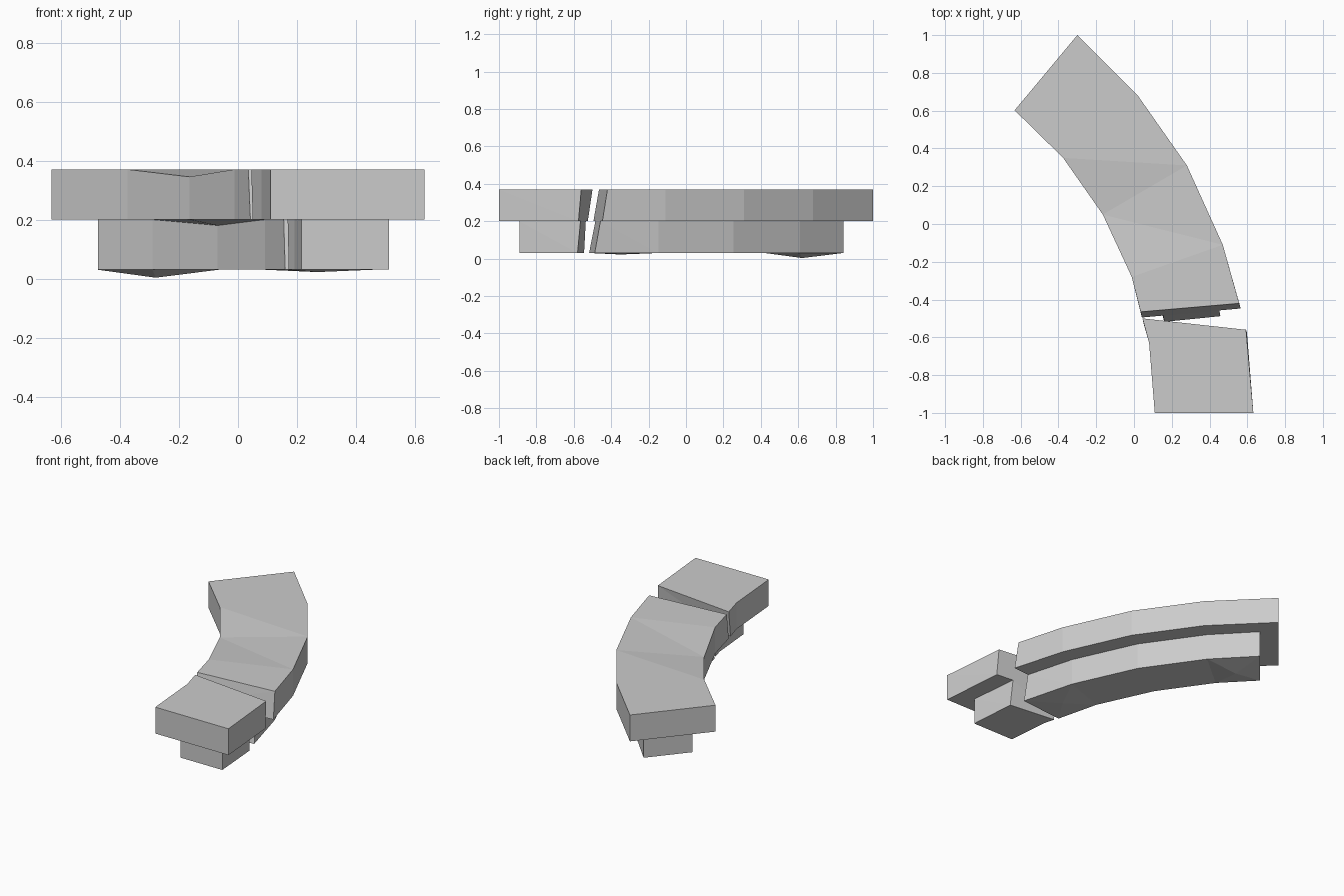
import bpy, bmesh
from mathutils import Vector

if "Cube" in bpy.data.objects:
    bpy.data.objects.remove(bpy.data.objects["Cube"])

Z_TOP, Z_LEDGE, Z_BOTTOM = 0.37, 0.20, 0.03
INSET = 0.216          # support inset as a share of deck width


def inset(rib, shift=(0, 0)):
    a, b, s = Vector(rib[0]), Vector(rib[1]), Vector(shift)
    return a.lerp(b, INSET) + s, b.lerp(a, INSET) + s


def deck_piece(name, ribs, cuts, shift, merge_outer=False, dents={}, sags={}):
    """Stepped deck: ribs are (inner, outer) pairs running to a sloped cut.
    cuts: the cut edge at deck top, deck underside and support bottom."""
    bm = bmesh.new()
    support = [inset(r, shift if i == 0 else (0, 0)) for i, r in enumerate(ribs)]
    levels = [(ribs + [cuts[0]], Z_TOP), (ribs + [cuts[1]], Z_LEDGE),
              (support + [inset(cuts[1])], Z_LEDGE), (support + [cuts[2]], Z_BOTTOM)]
    n = len(ribs) + 1
    rings = []
    for k, (pairs, z) in enumerate(levels):
        inner = [bm.verts.new((p[0][0], p[0][1], dents.get((k, i), z)))
                 for i, p in enumerate(pairs)]
        outer = [bm.verts.new((p[1][0], p[1][1], z)) for p in pairs]
        if merge_outer:                      # the cut meets the last outer rib
            outer[n - 2].co = outer[n - 1].co
        rings.append(inner + outer[::-1])

    # deck walls, ledge and support walls
    for k in range(3):
        for j in range(2 * n):
            if k == 1 and j == n - 1:
                continue                     # no ledge at the cut
            m = (j + 1) % (2 * n)
            bm.faces.new((rings[k][j], rings[k][m], rings[k + 1][m], rings[k + 1][j]))

    # top and bottom surfaces, with sagging panel centres underneath
    for k in (0, 3):
        r = rings[k]
        for i in range(n - 1):
            quad = (r[i], r[i + 1], r[2 * n - 2 - i], r[2 * n - 1 - i])
            if k == 3 and i in sags:
                c = sum((v.co for v in quad), Vector()) / 4
                mid = bm.verts.new((c.x, c.y, sags[i]))
                for q in range(4):
                    bm.faces.new((quad[q], quad[(q + 1) % 4], mid))
            else:
                bm.faces.new(quad)

    bmesh.ops.remove_doubles(bm, verts=bm.verts[:], dist=0.0005)
    bmesh.ops.triangulate(bm, faces=[f for f in bm.faces if len(f.verts) > 3])
    bmesh.ops.recalc_face_normals(bm, faces=bm.faces[:])
    mesh = bpy.data.meshes.new(name)
    bm.to_mesh(mesh)
    bm.free()
    obj = bpy.data.objects.new(name, mesh)
    bpy.context.collection.objects.link(obj)
    return obj


# Long curved section
deck_piece(
    "long_curved_deck",
    [((-0.632, 0.602), (-0.30, 1.0)), ((-0.375, 0.35), (0.02, 0.68)),
     ((-0.165, 0.05), (0.28, 0.31)), ((-0.012, -0.28), (0.47, -0.11))],
    [((0.035, -0.465), (0.557, -0.42)), ((0.042, -0.495), (0.565, -0.447)),
     ((0.16, -0.518), (0.457, -0.488))],
    (0.085, -0.073),
    dents={(0, 2): 0.345, (2, 2): 0.18},
    sags={0: 0.003, 3: 0.022})

# Short end section, separated by the sloped gap
deck_piece(
    "short_end_deck",
    [((0.11, -1.0), (0.632, -1.0)), ((0.08, -0.63), (0.595, -0.565))],
    [((0.045, -0.50), (0.593, -0.56)), ((0.05, -0.525), (0.598, -0.575)),
     ((0.172, -0.545), (0.488, -0.58))],
    (-0.008, 0.11), merge_outer=True)
